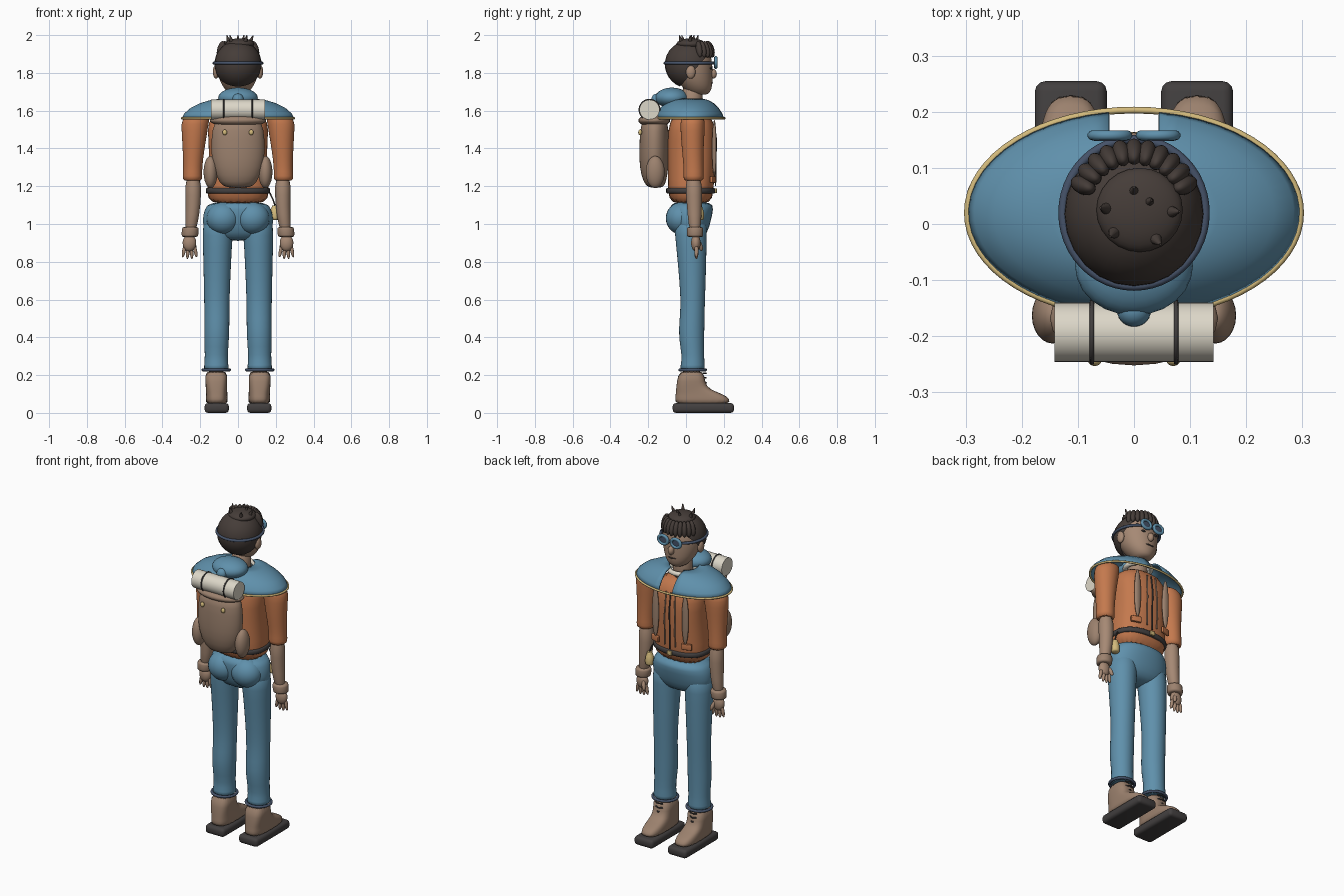
import bpy, bmesh, math
from mathutils import Vector

cube = bpy.data.objects.get("Cube")
if cube:
    bpy.data.objects.remove(cube, do_unlink=True)


def material(name, rgb):
    m = bpy.data.materials.new(name)
    m.use_nodes = True
    m.diffuse_color = (*rgb, 1)
    m.node_tree.nodes["Principled BSDF"].inputs["Base Color"].default_value = (*rgb, 1)
    return m


SKIN = material("skin", (.38, .25, .175))
LEATHER = material("leather", (.33, .22, .155))
BLUE = material("blue cloth", (.115, .28, .41))
ORANGE = material("orange cloth", (.55, .19, .075))
HAIR = material("dark brown", (.06, .046, .04))
DARK = material("charcoal", (.055, .05, .05))
CREAM = material("cream", (.72, .68, .58))
YELLOW = material("pale yellow", (.65, .49, .2))
NAVY = material("navy", (.06, .085, .14))


def finish(name, bm, mat, subsurf=0, angle=50):
    bmesh.ops.recalc_face_normals(bm, faces=bm.faces)
    me = bpy.data.meshes.new(name)
    bm.to_mesh(me)
    bm.free()
    ob = bpy.data.objects.new(name, me)
    bpy.context.collection.objects.link(ob)
    me.materials.append(mat)
    if subsurf:
        ob.modifiers.new("smooth", "SUBSURF").levels = subsurf
    bpy.ops.object.select_all(action="DESELECT")
    ob.select_set(True)
    bpy.context.view_layer.objects.active = ob
    bpy.ops.object.shade_smooth_by_angle(angle=math.radians(angle))
    return ob


def loft(name, mat, rings, power=2, seg=24):
    """Skin over horizontal superellipse rings (z, cx, cy, rx, ry)."""
    bm = bmesh.new()
    loops = []
    for z, cx, cy, rx, ry in rings:
        loop = []
        for i in range(seg):
            a = math.tau * i / seg
            c, s = math.cos(a), math.sin(a)
            px = math.copysign(abs(c) ** (2 / power), c)
            py = math.copysign(abs(s) ** (2 / power), s)
            loop.append(bm.verts.new((cx + rx * px, cy + ry * py, z)))
        loops.append(loop)
    for a, b in zip(loops, loops[1:]):
        for i in range(seg):
            j = (i + 1) % seg
            bm.faces.new((a[i], a[j], b[j], b[i]))
    bm.faces.new(loops[0])
    bm.faces.new(loops[-1])
    return finish(name, bm, mat, 1, 70)


def ball(name, mat, loc, size, rot=(0, 0, 0), cut=None):
    bm = bmesh.new()
    bmesh.ops.create_uvsphere(bm, u_segments=24, v_segments=16, radius=1)
    bmesh.ops.scale(bm, vec=size, verts=bm.verts)
    if cut:
        bmesh.ops.bisect_plane(bm, geom=bm.verts[:] + bm.edges[:] + bm.faces[:],
                               plane_co=cut[0], plane_no=cut[1], clear_inner=True)
    ob = finish(name, bm, mat)
    ob.location, ob.rotation_euler = loc, rot
    return ob


def box(name, mat, loc, size, bevel=0, rot=(0, 0, 0)):
    bm = bmesh.new()
    bmesh.ops.create_cube(bm, size=1)
    bmesh.ops.scale(bm, vec=size, verts=bm.verts)
    if bevel:
        bmesh.ops.bevel(bm, geom=bm.edges[:], offset=bevel, segments=3, affect="EDGES", profile=.5)
    ob = finish(name, bm, mat, 0, 40)
    ob.location, ob.rotation_euler = loc, rot
    return ob


def cone(name, mat, loc, r1, r2, depth, rot=(0, 0, 0), seg=32):
    bm = bmesh.new()
    bmesh.ops.create_cone(bm, cap_ends=True, segments=seg, radius1=r1, radius2=r2, depth=depth)
    ob = finish(name, bm, mat)
    ob.location, ob.rotation_euler = loc, rot
    return ob


def tube(name, mat, pts, r, closed=False):
    cu = bpy.data.curves.new(name, "CURVE")
    cu.dimensions = "3D"
    cu.bevel_depth, cu.bevel_resolution, cu.use_fill_caps = r, 3, True
    sp = cu.splines.new("POLY")
    sp.points.add(len(pts) - 1)
    for p, co in zip(sp.points, pts):
        p.co = (*co, 1)
    sp.use_cyclic_u = closed
    cu.materials.append(mat)
    ob = bpy.data.objects.new(name, cu)
    bpy.context.collection.objects.link(ob)
    bpy.ops.object.select_all(action="DESELECT")
    ob.select_set(True)
    bpy.context.view_layer.objects.active = ob
    bpy.ops.object.convert(target="MESH")
    bpy.ops.object.shade_smooth_by_angle(angle=math.radians(60))


def ring(name, mat, c, rx, ry, r, axis="z", n=48):
    pts = []
    for i in range(n):
        a, b = rx * math.cos(math.tau * i / n), ry * math.sin(math.tau * i / n)
        off = {"z": (a, b, 0), "y": (a, 0, b), "x": (0, a, b)}[axis]
        pts.append(Vector(c) + Vector(off))
    tube(name, mat, pts, r, True)


# Torso, belt and trousers
loft("shirt", ORANGE, [(1.1, 0, .025, .16, .11), (1.17, 0, .025, .165, .122), (1.3, 0, .028, .155, .125),
                       (1.45, 0, .03, .155, .13), (1.54, 0, .03, .17, .12), (1.61, 0, .03, .09, .075)], 2.5)
loft("belt", DARK, [(1.16, 0, .025, .17, .13), (1.163, 0, .025, .172, .131),
                    (1.19, 0, .025, .172, .131), (1.193, 0, .025, .17, .13)], 2.4)
box("buckle", YELLOW, (0, .158, 1.176), (.03, .012, .026), .004)
loft("trouser_hips", BLUE, [(1.12, 0, .03, .155, .11), (1.08, 0, .03, .178, .117), (1.02, 0, .025, .192, .108),
                            (.95, 0, .025, .18, .09), (.91, 0, .025, .1, .05)], 2.2)
tube("vest_seam", DARK, [(0, .156, 1.2), (0, .158, 1.32), (0, .16, 1.45), (0, .148, 1.54)], .004)

for s, side in ((1, "left"), (-1, "right")):
    # Legs
    ball(side + "_seat", BLUE, (s * .078, -.025, 1.03), (.09, .082, .085))
    loft(side + "_trouser_leg", BLUE, [
        (1.04, s * .1, .025, .085, .09), (.95, s * .108, .025, .08, .085), (.8, s * .11, .032, .074, .076),
        (.6, s * .112, .037, .067, .064), (.5, s * .112, .032, .067, .066), (.4, s * .113, .028, .067, .069),
        (.3, s * .115, .038, .06, .058), (.25, s * .115, .035, .064, .064), (.22, s * .115, .035, .07, .07)])
    ring(side + "_cuff", NAVY, (s * .115, .035, .228), .07, .068, .008)
    # Boots
    box(side + "_sole", DARK, (s * .1125, .092, .026), (.128, .325, .052), .018)
    loft(side + "_boot", LEATHER, [
        (.04, s * .1125, .088, .057, .148), (.075, s * .1125, .088, .058, .146), (.1, s * .1125, .07, .057, .125),
        (.125, s * .114, .035, .056, .088), (.16, s * .115, .025, .058, .074), (.23, s * .115, .03, .062, .068)], 3)
    for k in range(4):
        z = .135 + .025 * k
        tube(side + "_lace", DARK, [(s * .115 - .025, .093, z), (s * .115, .106, z), (s * .115 + .025, .093, z)], .004)

    # Arms and hands
    loft(side + "_sleeve", ORANGE, [
        (1.585, s * .2, .035, .05, .045), (1.56, s * .225, .035, .075, .065), (1.5, s * .23, .035, .07, .065),
        (1.4, s * .235, .035, .058, .058), (1.3, s * .24, .04, .05, .052), (1.25, s * .241, .04, .052, .054),
        (1.225, s * .241, .04, .052, .053)])
    loft(side + "_forearm", SKIN, [(1.26, s * .238, .04, .042, .044), (1.15, s * .236, .043, .042, .043),
                                   (1.05, s * .24, .045, .036, .037), (.95, s * .253, .048, .03, .03)])
    loft(side + "_wristband", LEATHER, [(.93, s * .255, .048, .041, .041), (.938, s * .255, .048, .045, .044),
                                        (.978, s * .252, .048, .045, .044), (.985, s * .252, .048, .041, .04)])
    ball(side + "_palm", SKIN, (s * .257, .052, .9), (.036, .025, .045))
    for k in range(4):
        ball(side + "_finger", SKIN, (s * (.226 + .02 * k), .055, .847 + .008 * abs(k - 1.5)),
             (.0095, .011, .036), (0, s * (.2 - .13 * k), 0))
    ball(side + "_thumb", SKIN, (s * .232, .075, .885), (.011, .012, .03), (.3, s * .3, 0))

    # Scarf tails, vest pockets, pack side pockets
    ball(side + "_scarf_tail", LEATHER, (s * .1, .15, 1.4), (.022, .012, .15))
    box(side + "_vest_pocket", ORANGE, (s * .105, .143, 1.235), (.06, .016, .035), .004, (0, 0, -s * .3))
    tube(side + "_vest_edge", LEATHER, [(s * .035, .155, 1.22), (s * .035, .158, 1.4), (s * .03, .148, 1.54)], .004)
    ball(side + "_pack_pocket", LEATHER, (s * .145, -.163, 1.275), (.037, .05, .085))
    ball(side + "_pack_button", YELLOW, (s * .07, -.243, 1.485), (.012, .01, .015))
    ring(side + "_roll_strap", DARK, (s * .075, -.193, 1.605), .054, .054, .004, "x")

    # Ears, eyes and goggles
    ball(side + "_ear", SKIN, (s * .117, .025, 1.805), (.016, .025, .036))
    ball(side + "_eye", DARK, (s * .042, .132, 1.825), (.014, .008, .006))
    ring(side + "_goggle_rim", BLUE, (s * .043, .158, 1.855), .031, .025, .009, "y", 24)
    cone(side + "_goggle_lens", NAVY, (s * .043, .154, 1.855), .028, .028, .012, (math.pi / 2, 0, 0))

# Cape: domed open shell with a front slit
bm = bmesh.new()
loops = []
for z, rx, ry in [(1.56, .298, .183), (1.585, .285, .175), (1.615, .25, .155), (1.64, .2, .13),
                  (1.655, .15, .105), (1.665, .085, .075)]:
    gap = math.asin(.045 / rx)
    loops.append([])
    for i in range(49):
        a = math.pi / 2 + gap + (math.tau - 2 * gap) * i / 48
        loops[-1].append(bm.verts.new((rx * math.cos(a), .02 + ry * math.sin(a), z)))
for a, b in zip(loops, loops[1:]):
    for i in range(48):
        bm.faces.new((a[i], a[i + 1], b[i + 1], b[i]))
cape = finish("cape", bm, BLUE)
cape.modifiers.new("thickness", "SOLIDIFY").thickness = .008
ring("cape_trim", YELLOW, (0, .02, 1.56), .297, .183, .006, n=64)
ball("hood", BLUE, (0, -.075, 1.668), (.105, .088, .054))
ball("hood_tip", BLUE, (0, -.155, 1.66), (.03, .028, .03))
ring("collar", CREAM, (0, .035, 1.64), .072, .07, .014)

# Backpack and bedroll
loft("backpack", LEATHER, [(1.19, 0, -.16, .06, .035), (1.215, 0, -.165, .1, .06), (1.3, 0, -.17, .136, .078),
                           (1.4, 0, -.168, .145, .08), (1.5, 0, -.168, .138, .076), (1.56, 0, -.165, .12, .065)])
ball("pack_flap", LEATHER, (0, -.168, 1.548), (.15, .084, .034))
cone("bedroll", CREAM, (0, -.193, 1.605), .053, .053, .284, (0, math.pi / 2, 0))

# Lantern at the hip
loft("lantern", YELLOW, [(1.02, .195, .07, .022, .022), (1.03, .195, .07, .026, .026), (1.07, .195, .07, .026, .026),
                         (1.09, .195, .07, .014, .014), (1.1, .195, .07, .018, .018)])
tube("lantern_hook", DARK, [(.195, .07, 1.1), (.185, .065, 1.13), (.168, .06, 1.165)], .004)

# Head
loft("neck", SKIN, [(1.58, 0, .03, .06, .06), (1.66, 0, .03, .054, .054), (1.74, 0, .035, .055, .06)])
loft("head", SKIN, [(1.683, 0, .07, .03, .035), (1.695, 0, .07, .055, .06), (1.735, 0, .055, .088, .086),
                    (1.79, 0, .035, .108, .106), (1.85, 0, .025, .116, .117), (1.91, 0, .02, .108, .108),
                    (1.955, 0, .02, .07, .07)])
ball("nose", SKIN, (0, .143, 1.795), (.018, .02, .026))
ball("mouth", HAIR, (0, .135, 1.747), (.026, .008, .005))

# Hair: cap cut away at the face, top bun, spikes and fringe
ball("hair_cap", HAIR, (0, .018, 1.845), (.125, .13, .127), (0, 0, 0), ((0, .075, .025), (0, -.75, .66)))
ball("hair_crown", HAIR, (.01, .025, 1.953), (.077, .075, .03))
for x, y in ((0, .06), (.028, .04), (.072, .022), (.042, -.03), (-.038, -.018), (-.053, .028)):
    cone("hair_spike", HAIR, (x, y, 1.98), .013, .002, .042, (-(y - .02) * 6, x * 6, 0), 12)
for k in range(11):
    a = math.radians(25 + 13 * k)
    ball("fringe_curl", HAIR, (.1 * math.cos(a), .025 + .104 * math.sin(a), 1.925),
         (.016, .02, .045), (.3, 0, a - math.pi / 2))
ring("goggle_strap", NAVY, (0, .02, 1.852), .127, .131, .008)
